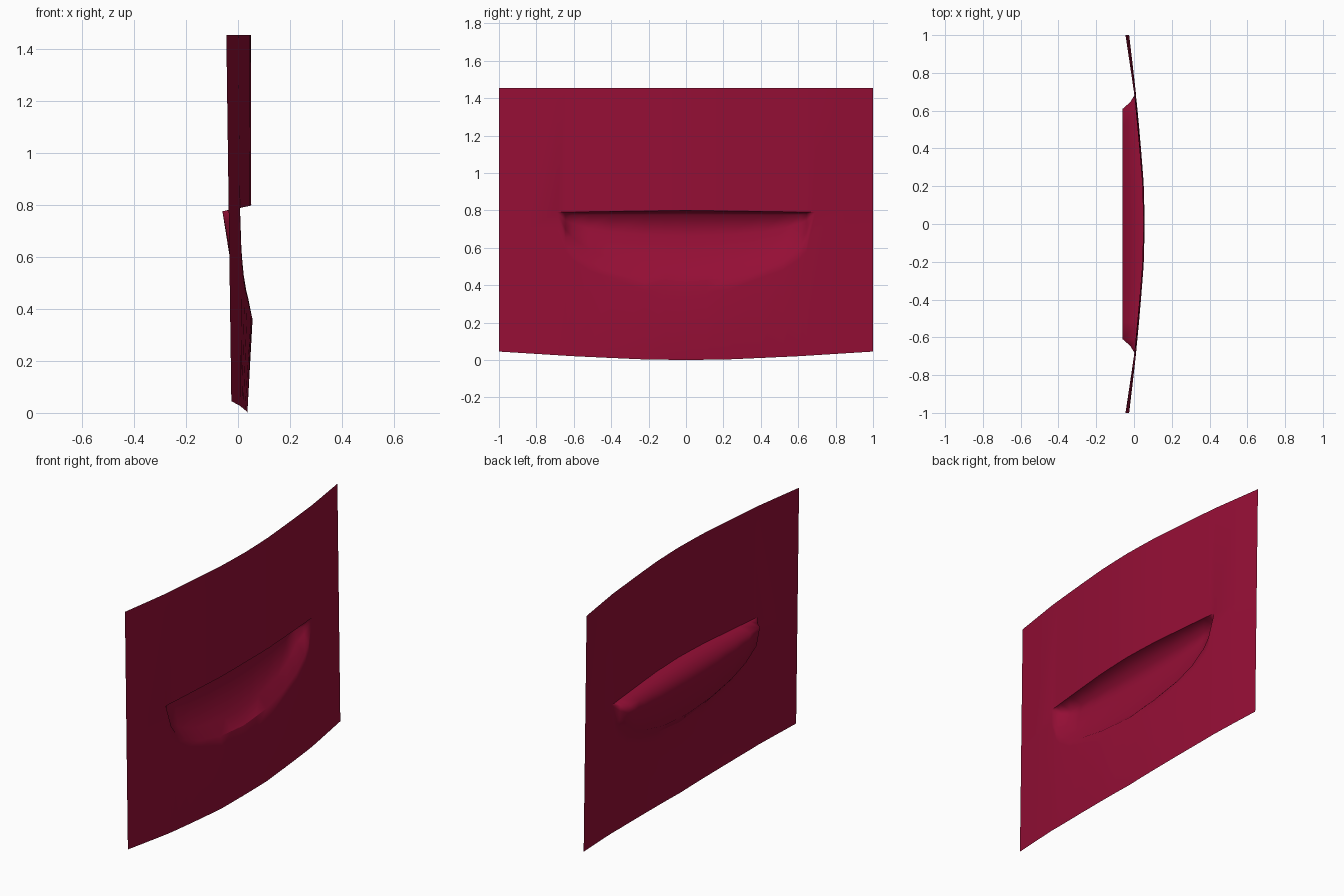
import bpy, bmesh

if "Cube" in bpy.data.objects:
    bpy.data.objects.remove(bpy.data.objects["Cube"])


def interp(points, v):
    """Piecewise linear lookup through (input, output) pairs."""
    if v <= points[0][0]:
        return points[0][1]
    for (a, p), (b, q) in zip(points, points[1:]):
        if v <= b:
            return p + (q - p) * (v - a) / (b - a)
    return points[-1][1]


# panel curvature: across the width, and its lean along the height
BOW = [(0, .05), (.2, .045), (.45, .024), (.7, 0), (1, -.045)]
LEAN_MID = [(0, -.015), (.36, .006), (.8, .001), (1.45, 0)]
LEAN_EDGE = [(0, .02), (1.45, 0)]
BOTTOM = [(0, 0), (.23, .003), (.6, .02), (1, .045)]


def panel_x(y, z):
    return interp(BOW, y) + interp(LEAN_MID, z) * (1 - y) + interp(LEAN_EDGE, z) * y


# pocket outlines, as height (and depth) against distance from the middle
COLUMNS = [0, .11, .22, .4, .52, .61, .645, .69, .85, 1]
LIP = [(0, .36), (.22, .375), (.4, .44), (.52, .48), (.61, .54), (.645, .58), (.69, .70)]
CREASE = [(0, .42), (.22, .44), (.4, .48), (.52, .53), (.61, .60), (.645, .65), (.69, .79)]
FLOOR = [(0, .48), (.22, .50), (.4, .54), (.52, .59), (.61, .66), (.645, .70), (.69, .79)]
FLOOR_X = [(0, -.01), (.22, -.016), (.4, -.022), (.52, -.03), (.61, -.038), (.645, -.016)]
BACK_X = [(0, -.06), (.61, -.06), (.645, -.02)]
SLOT = [(0, .80), (.69, .79)]


def column(y_signed):
    """One vertical section of the panel, from bottom edge to top edge."""
    y = abs(y_signed)
    lip, crease, slot = interp(LIP, y), interp(CREASE, y), interp(SLOT, y)
    zb = interp(BOTTOM, y)
    pts = [(panel_x(y, zb), zb), (panel_x(y, lip), lip)]
    if y < .68:
        cx = panel_x(y, crease) - .016 * (1 - y / .69)
        fx, fz = interp(FLOOR_X, y), interp(FLOOR, y)
        bx, bz = interp(BACK_X, y), .776
        mz = fz + (bz - fz) * .6
        pts += [(cx, crease), (fx, fz), (fx + (bx - fx) * .6, mz), (bx, bz)]
    else:
        pts += [(panel_x(y, slot), slot)] * 4
    pts += [(panel_x(y, slot), slot), (panel_x(y, 1.455), 1.455)]
    return [(x, y_signed, z) for x, z in pts]


# curved panel with the recessed pocket, lofted section by section
ys = [-y for y in reversed(COLUMNS[1:])] + COLUMNS
bm = bmesh.new()
grid = [[bm.verts.new(p) for p in column(y)] for y in ys]
rows = len(grid[0])
SLOT_ROW, CREASE_ROW = 6, 2
for a, b in zip(grid, grid[1:]):
    for r in range(rows - 1):
        face = bm.faces.new((a[r], b[r], b[r + 1], a[r + 1]))
        face.smooth = True
# sharp edges: slot lip and the middle of the pocket crease
for i, (a, b) in enumerate(zip(grid, grid[1:])):
    for r, limit in ((SLOT_ROW, .7), (CREASE_ROW, .23)):
        if max(abs(ys[i]), abs(ys[i + 1])) < limit:
            bm.edges.get((a[r], b[r])).smooth = False
bmesh.ops.remove_doubles(bm, verts=bm.verts, dist=.0005)

mesh = bpy.data.meshes.new("pocket_panel")
bm.to_mesh(mesh)
bm.free()
panel = bpy.data.objects.new("pocket_panel", mesh)
bpy.context.collection.objects.link(panel)

red = bpy.data.materials.new("dark_crimson")
red.diffuse_color = (.30, .0045, .036, 1)
red.use_nodes = True
red.node_tree.nodes["Principled BSDF"].inputs["Base Color"].default_value = red.diffuse_color
mesh.materials.append(red)
